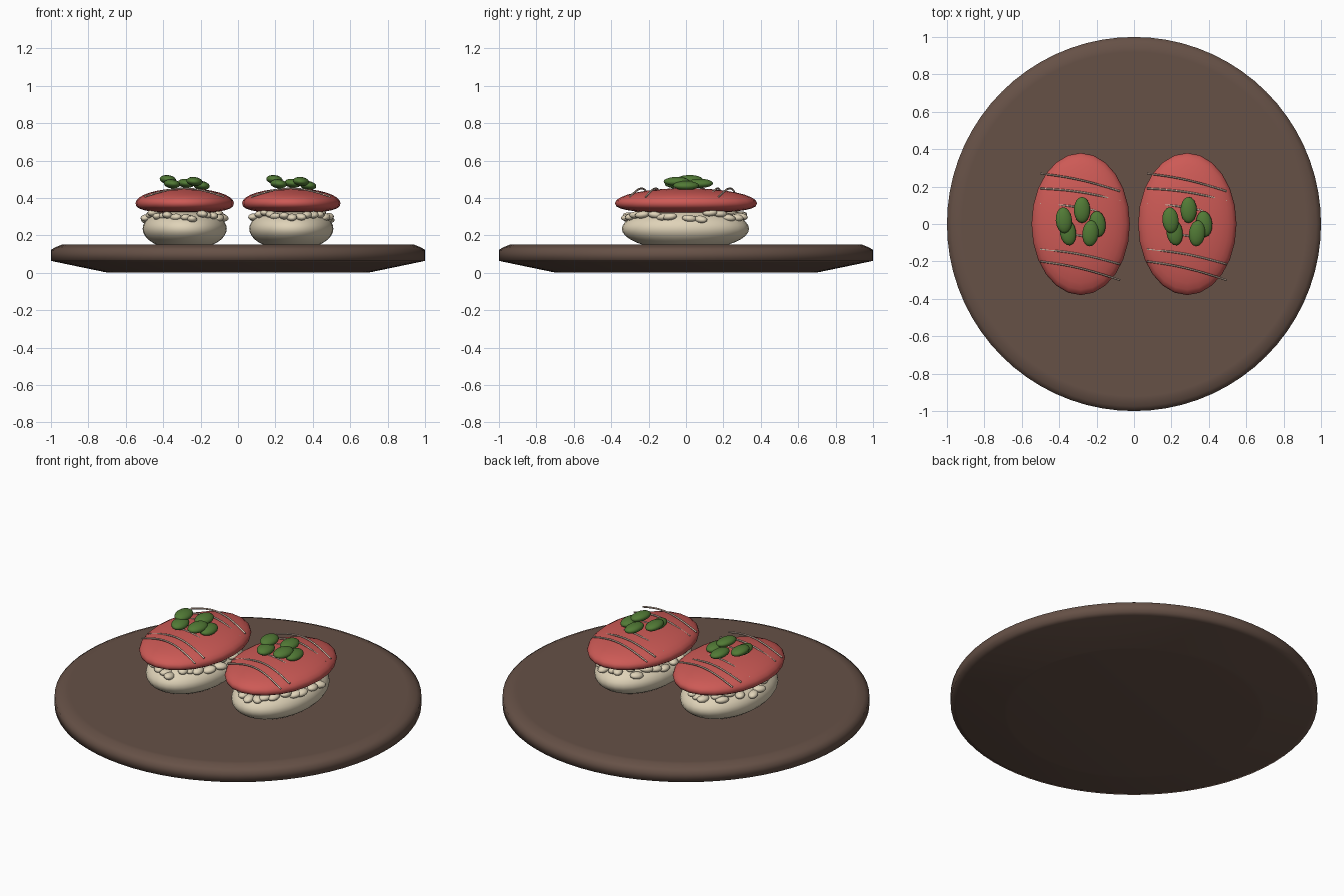
import bpy, bmesh, math, random
from mathutils import Matrix, Vector, Euler

cube = bpy.data.objects.get("Cube")
if cube:
    bpy.data.objects.remove(cube, do_unlink=True)
random.seed(4)


def material(name, rgb):
    m = bpy.data.materials.new(name)
    m.use_nodes = True
    m.diffuse_color = (*rgb, 1)
    m.node_tree.nodes["Principled BSDF"].inputs["Base Color"].default_value = (*rgb, 1)
    return m


BROWN = material("dark brown stoneware", (0.133, 0.082, 0.062))
RICE = material("cream rice", (0.74, 0.65, 0.48))
FISH = material("red fish", (0.61, 0.102, 0.092))
GREEN = material("green leaf", (0.083, 0.195, 0.036))
SAUCE = material("pale sauce", (0.6, 0.45, 0.36))


def finish(bm, name, mat):
    bmesh.ops.recalc_face_normals(bm, faces=bm.faces)
    mesh = bpy.data.meshes.new(name)
    bm.to_mesh(mesh)
    bm.free()
    mesh.shade_smooth()
    mesh.materials.append(mat)
    obj = bpy.data.objects.new(name, mesh)
    bpy.context.collection.objects.link(obj)


def ellipsoid(bm, centre, radii, turn=(0, 0, 0), segs=16, rings=10):
    mat = Matrix.LocRotScale(Vector(centre), Euler(turn), Vector(radii))
    return bmesh.ops.create_uvsphere(bm, u_segments=segs, v_segments=rings,
                                     radius=1, matrix=mat)["verts"]


# Plate: turned profile from the underside round to the flat top
profile = [(0, 0), (0.69, 0), (0.71, 0.003), (0.97, 0.057), (1, 0.064),
           (1, 0.122), (0.975, 0.137), (0.942, 0.15), (0.92, 0.15), (0, 0.15)]
bm = bmesh.new()
pts = [bm.verts.new((r, 0, z)) for r, z in profile]
edges = [bm.edges.new(pair) for pair in zip(pts, pts[1:])]
bmesh.ops.spin(bm, geom=pts + edges, cent=(0, 0, 0), axis=(0, 0, 1),
               angle=math.tau, steps=72, use_duplicate=False)
bmesh.ops.remove_doubles(bm, verts=bm.verts, dist=0.0005)
finish(bm, "plate", BROWN)

# Leaf position and turn, and sauce line (left y, right y), relative to a piece
LEAVES = [(-0.09, 0.02, 0.498, 0.08), (0.007, 0.075, 0.478, 0), (0.09, 0, 0.466, 0.1),
          (-0.068, -0.045, 0.475, 0.15), (0.052, -0.05, 0.488, -0.1)]
LINES = [(0.27, 0.175), (0.19, 0.125), (0.11, 0.04),
         (-0.04, -0.11), (-0.135, -0.215), (-0.2, -0.3)]


def piece(side, cx):
    # Rice bed
    bm = bmesh.new()
    ellipsoid(bm, (cx, -0.003, 0.235), (0.225, 0.34, 0.115), segs=32, rings=18)
    finish(bm, side + "_rice_bed", RICE)

    # Loose grains around the upper edge of the rice, lower where further out
    bm = bmesh.new()
    count = 28
    for i in range(count):
        a = math.tau * (i + random.uniform(-0.3, 0.3)) / count
        spread = random.uniform(0.88, 1.04)
        ellipsoid(bm, (cx + 0.2 * spread * math.cos(a), 0.3 * spread * math.sin(a),
                       0.318 - 0.18 * (spread - 0.88) + random.uniform(-0.01, 0.01)),
                  (0.028, 0.04, 0.019),
                  (random.uniform(-0.15, 0.15), random.uniform(-0.15, 0.15),
                   random.uniform(-0.7, 0.7)), 12, 8)
    finish(bm, side + "_rice_grains", RICE)

    # Fish slice: a lens with a taller upper half and a blunter lower half
    bm = bmesh.new()
    for v in ellipsoid(bm, (0, 0, 0), (0.263, 0.38, 1), segs=24, rings=16):
        u = v.co.z
        v.co.z = 0.372 + (0.08 * u if u > 0 else -0.056 * abs(u) ** 0.7)
        v.co.x += cx
    finish(bm, side + "_fish_slice", FISH)

    # Thin arched sauce lines across the fish
    curve = bpy.data.curves.new(side + "_sauce_lines", "CURVE")
    curve.dimensions = "3D"
    curve.bevel_depth = 0.005
    curve.bevel_resolution = 1
    curve.use_fill_caps = True
    steps = 12
    for y0, y1 in LINES:
        spline = curve.splines.new("POLY")
        spline.points.add(steps)
        for i, p in enumerate(spline.points):
            t = i / steps
            bow = math.sin(math.pi * t)
            p.co = (cx - 0.215 + 0.425 * t, y0 + (y1 - y0) * t + 0.013 * bow,
                    0.406 + 0.045 * bow, 1)
    curve.materials.append(SAUCE)
    bpy.context.collection.objects.link(bpy.data.objects.new(curve.name, curve))

    # Leaf garnish
    bm = bmesh.new()
    for x, y, z, turn in LEAVES:
        ellipsoid(bm, (cx + x, y, z), (0.044, 0.07, 0.024), (0, 0.12, turn))
    finish(bm, side + "_leaves", GREEN)


piece("right", -0.285)
piece("left", 0.285)
